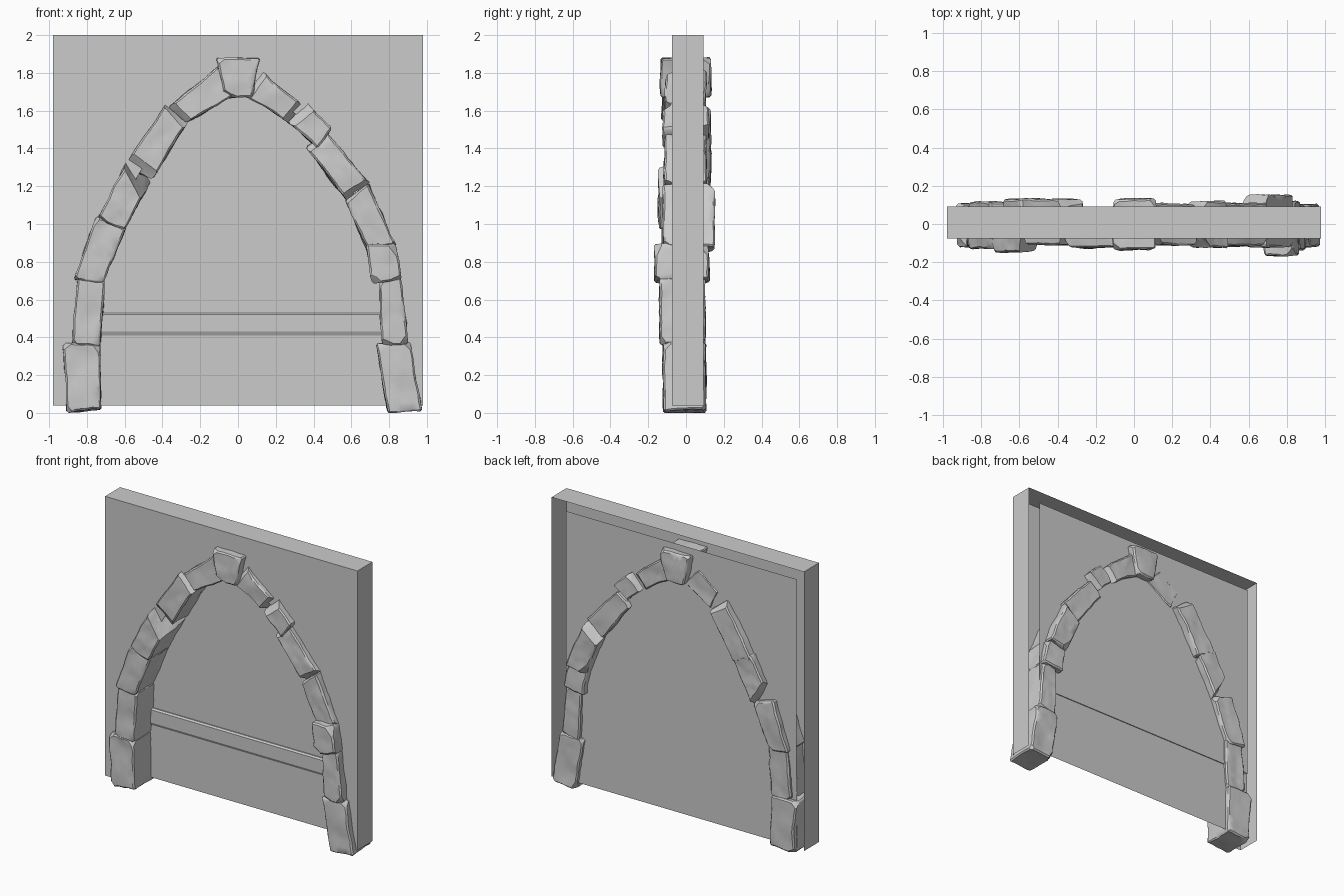
import bpy, bmesh, random
from mathutils import Vector, noise

if "Cube" in bpy.data.objects:
    bpy.data.objects.remove(bpy.data.objects["Cube"])

random.seed(4)


def finish(name, bm, angle=None):
    bmesh.ops.recalc_face_normals(bm, faces=bm.faces)
    me = bpy.data.meshes.new(name)
    bm.to_mesh(me)
    bm.free()
    ob = bpy.data.objects.new(name, me)
    bpy.context.collection.objects.link(ob)
    if angle:
        bpy.context.view_layer.objects.active = ob
        ob.select_set(True)
        bpy.ops.object.shade_smooth_by_angle(angle=angle)
        ob.select_set(False)
    return ob


# Stones: four front-view corners (x, z) around the outline, front y, back y
STONES = [
    ((-.90, .015, -.73, .03, -.735, .355, -.92, .36), -.12, .105),
    ((-.875, .37, -.735, .365, -.71, .70, -.845, .71), -.12, .095),
    ((-.86, .715, -.715, .70, -.60, .98, -.75, 1.03), -.13, .115),
    ((-.735, 1.035, -.60, .985, -.455, 1.25, -.59, 1.315), -.145, .13),
    ((-.59, 1.305, -.45, 1.25, -.275, 1.54, -.385, 1.63), -.11, .13),
    ((-.355, 1.625, -.265, 1.545, -.03, 1.685, -.10, 1.83), -.125, .085),
    ((-.06, 1.68, .07, 1.68, .105, 1.87, -.11, 1.87), -.135, .13),
    ((.05, 1.68, .275, 1.535, .32, 1.64, .10, 1.82), -.11, .105),
    ((.275, 1.54, .42, 1.41, .485, 1.51, .36, 1.635), -.125, .125),
    ((.37, 1.40, .59, 1.11, .69, 1.22, .47, 1.47), -.115, .11),
    ((.575, 1.12, .69, .865, .83, .89, .69, 1.205), -.12, .15),
    ((.69, .88, .715, .695, .86, .715, .83, .885), -.165, .12),
    ((.75, .70, .765, .36, .895, .375, .86, .71), -.14, .10),
    ((.74, .355, .795, .01, .965, .025, .91, .365), -.12, .105),
]


def stone(name, outline, y0, y1):
    quad = [Vector((outline[i], 0, outline[i + 1])) for i in range(0, 8, 2)]
    centre = sum(quad, Vector()) / 4
    quad = [p + (p - centre).normalized() * .012 for p in quad]
    bm = bmesh.new()
    rings = [[bm.verts.new((p.x, y, p.z)) for p in quad] for y in (y0, y1)]
    bm.faces.new(rings[0])
    bm.faces.new(rings[1][::-1])
    for i in range(4):
        j = (i + 1) % 4
        bm.faces.new((rings[0][i], rings[1][i], rings[1][j], rings[0][j]))
    bmesh.ops.recalc_face_normals(bm, faces=bm.faces)
    corners = [v.co.copy() for v in bm.verts]
    mid = sum(corners, Vector()) / 8
    # worn edges
    bmesh.ops.bevel(bm, geom=bm.edges[:], offset=.009, segments=1, affect='EDGES')
    # chipped corners
    for c in random.sample(corners, 5):
        n = Vector([(1 if d > 0 else -1) * random.uniform(.4, 1) for d in c - mid])
        n.normalize()
        cut = bmesh.ops.bisect_plane(
            bm, geom=bm.verts[:] + bm.edges[:] + bm.faces[:],
            plane_co=c - n * random.uniform(.018, .03), plane_no=n, clear_outer=True)
        edges = [e for e in cut['geom_cut'] if isinstance(e, bmesh.types.BMEdge)]
        bmesh.ops.holes_fill(bm, edges=edges, sides=0)
    # rough hewn surface
    bmesh.ops.triangulate(bm, faces=bm.faces[:])
    for limit in (.12, .06, .05):
        long_edges = [e for e in bm.edges if e.calc_length() > limit]
        bmesh.ops.subdivide_edges(bm, edges=long_edges, cuts=1)
        bmesh.ops.triangulate(bm, faces=bm.faces[:])
    for v in bm.verts:
        v.co += noise.noise_vector(v.co * 7 + mid * 5) * .009
        v.co += noise.noise_vector(v.co * 22) * .005
        v.co.z = max(v.co.z, 0)
    return finish(name, bm, .6)


for k, (outline, y0, y1) in enumerate(STONES):
    stone("keystone" if k == 6 else f"arch_stone_{k + 1}", outline, y0, y1)

# Wall shell: front sheet with the arch opening, two sides and a top, open behind
FRONT, BACK, W, LOW, TOP = -.075, .092, .98, .04, 2
opening = [(sum(o[0::2]) / 4, sum(o[1::2]) / 4) for o, _, _ in STONES]
apex = opening[6]
bm = bmesh.new()


def quad_face(*points):
    bm.faces.new([bm.verts.new(p) for p in points])


for side, path in ((-W, [(-.82, LOW)] + opening[:7]), (W, [(.88, LOW)] + opening[:5:-1])):
    for (xa, za), (xb, zb) in zip(path, path[1:]):
        quad_face((side, FRONT, za), (xa, FRONT, za), (xb, FRONT, zb), (side, FRONT, zb))
    quad_face((side, FRONT, apex[1]), (apex[0], FRONT, apex[1]),
              (apex[0], FRONT, TOP), (side, FRONT, TOP))
    quad_face((side, FRONT, LOW), (side, BACK, LOW), (side, BACK, TOP), (side, FRONT, TOP))
quad_face((-W, FRONT, TOP), (W, FRONT, TOP), (W, BACK, TOP), (-W, BACK, TOP))
bmesh.ops.remove_doubles(bm, verts=bm.verts[:], dist=.0001)
bmesh.ops.dissolve_limit(bm, angle_limit=.01, verts=bm.verts[:], edges=bm.edges[:])
finish("wall_shell", bm)


def swept_strip(name, profile, x0, x1):
    b = bmesh.new()
    left, right = [[b.verts.new((x, y, z)) for y, z in profile] for x in (x0, x1)]
    for i in range(len(profile) - 1):
        b.faces.new((left[i], left[i + 1], right[i + 1], right[i]))
    return finish(name, b)


# Back panel inside the shell, with a small step, and a bevelled band on its front
swept_strip("back_panel", [(.078, 1.925), (.078, .53), (.072, .53), (.072, LOW)], -.911, .879)
swept_strip("moulded_band", [(.07, .53), (.06, .52), (.06, .43), (.07, .41)], -.911, .879)
